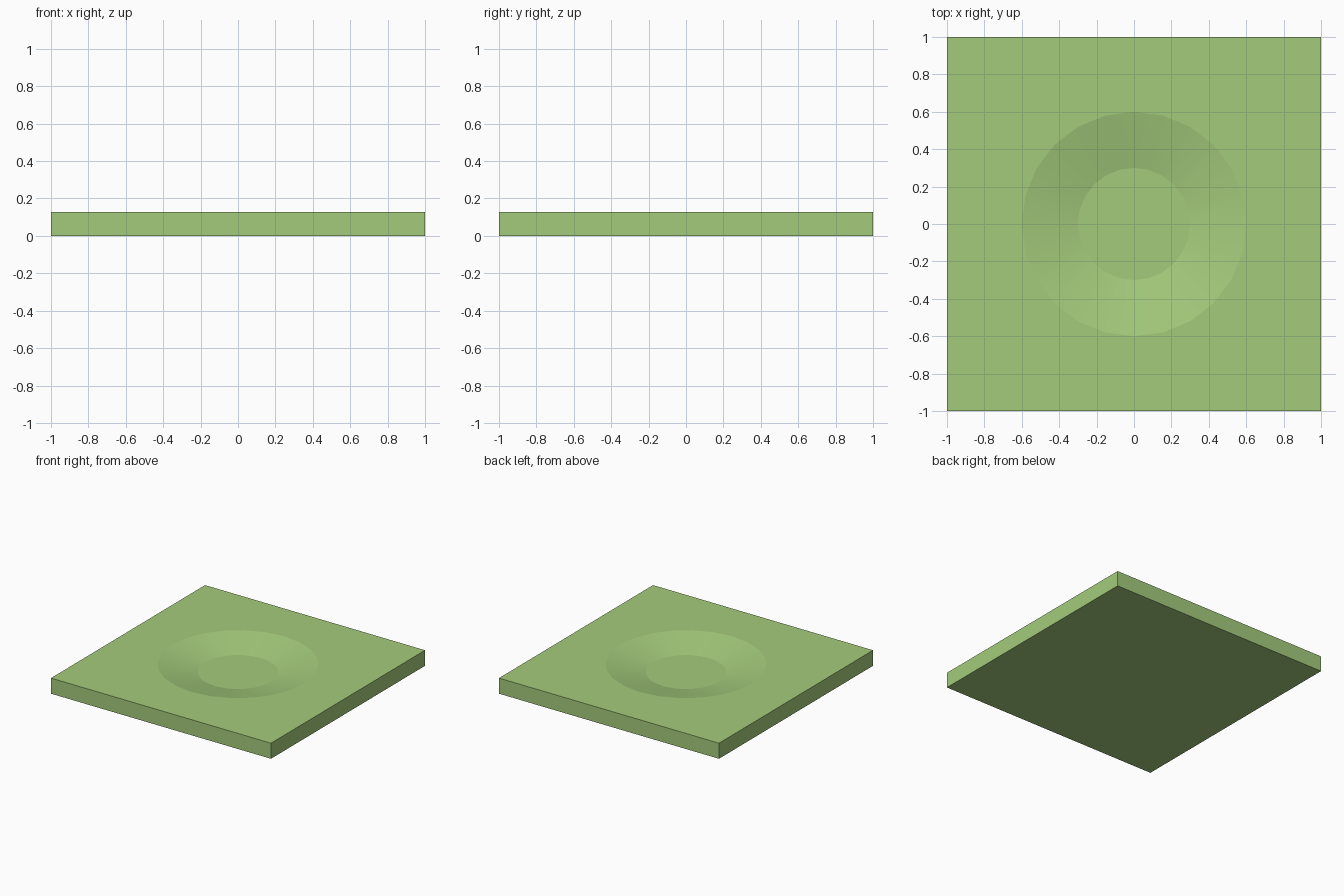
import bpy, math

if "Cube" in bpy.data.objects:
    bpy.data.objects.remove(bpy.data.objects["Cube"])

H, DEPTH = 0.128, 0.065      # slab height, dish depth
R_RIM, R_FLOOR = 0.6, 0.3    # dish radii

# Square slab
bpy.ops.mesh.primitive_cube_add(size=1, location=(0, 0, H / 2))
slab = bpy.context.object
slab.name = "dished_slab"
slab.scale = (2, 2, H)
bpy.ops.object.transform_apply(location=True, rotation=False, scale=True)

# Flared cutter, continued above the top face along the same slope
bpy.ops.mesh.primitive_cone_add(vertices=24, radius1=R_FLOOR, radius2=2 * R_RIM - R_FLOOR,
                                depth=2 * DEPTH, location=(0, 0, H))
cutter = bpy.context.object
cutter.name = "dish_cutter"
cutter.hide_render = True

# Cut the dish
bpy.ops.object.select_all(action='DESELECT')
slab.select_set(True)
bpy.context.view_layer.objects.active = slab
mod = slab.modifiers.new("dish", 'BOOLEAN')
mod.operation = 'DIFFERENCE'
mod.solver = 'EXACT'
mod.object = cutter
bpy.ops.object.modifier_apply(modifier=mod.name)
bpy.data.objects.remove(cutter)

# Smooth the sloped wall, keep the rim and floor edges sharp
bpy.ops.object.shade_smooth_by_angle(angle=math.radians(8))

# Light green
mat = bpy.data.materials.new("light_green")
mat.diffuse_color = (0.37, 0.60, 0.20, 1)
mat.use_nodes = True
mat.node_tree.nodes["Principled BSDF"].inputs["Base Color"].default_value = mat.diffuse_color
slab.data.materials.clear()
slab.data.materials.append(mat)
for p in slab.data.polygons:
    p.material_index = 0
